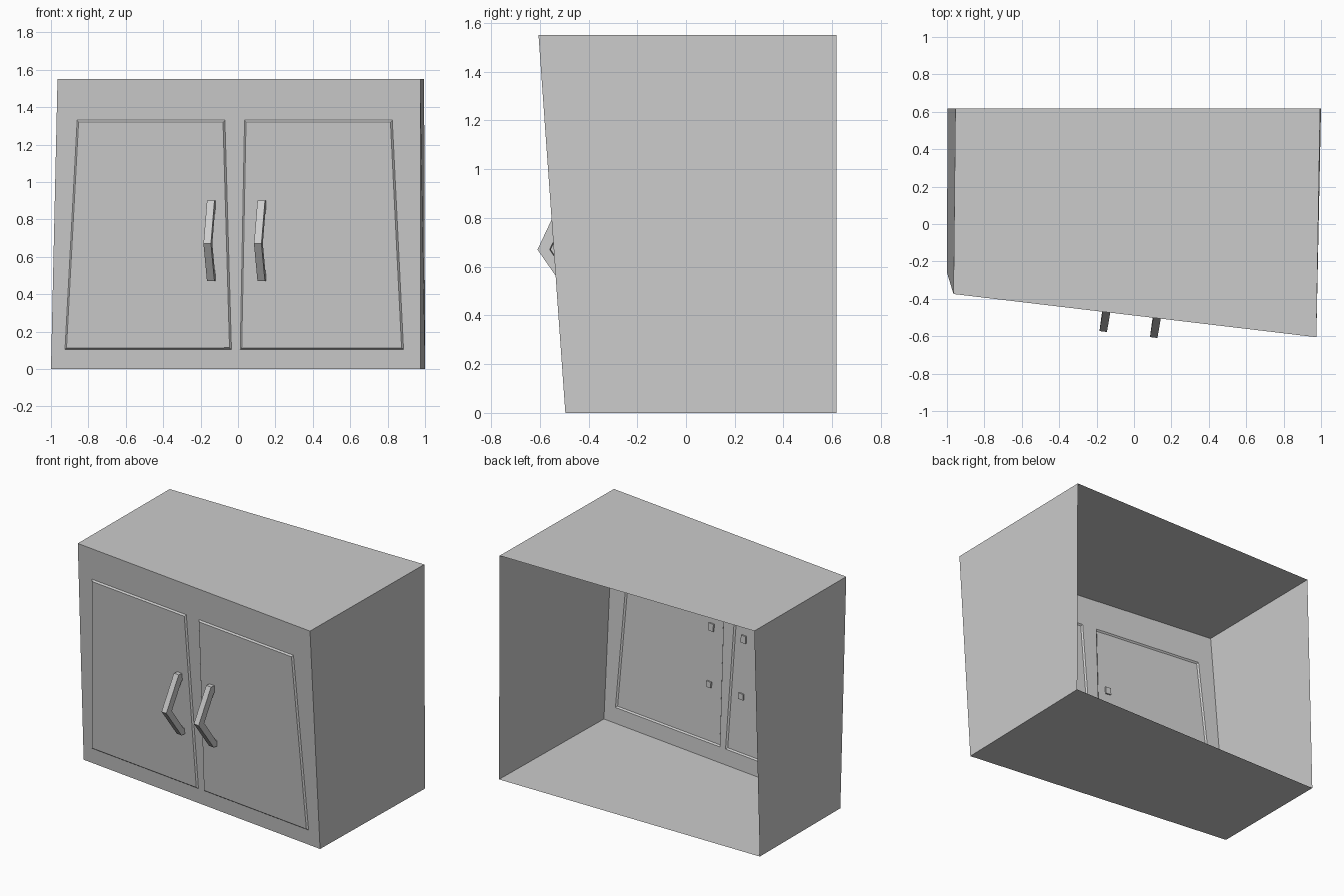
import bpy, bmesh

if "Cube" in bpy.data.objects:
    bpy.data.objects.remove(bpy.data.objects["Cube"])


def front_y(x, z):
    """Slanted plane of the cabinet front."""
    return -0.379 - 0.119 * x - 0.071 * z


def finish(bm, name):
    mesh = bpy.data.meshes.new(name)
    bm.to_mesh(mesh)
    bm.free()
    obj = bpy.data.objects.new(name, mesh)
    bpy.context.collection.objects.link(obj)
    return obj


# Cabinet body: open-backed thin shell, front laid out as rows of quads
bm = bmesh.new()
low_doors = [-0.925, -0.035, 0.012, 0.885]
high_doors = [-0.86, -0.07, 0.035, 0.825]
rows = []
for z, xs in ((0, low_doors), (0.105, low_doors), (1.33, high_doors), (1.55, high_doors)):
    left = -1.0 + 0.035 * z / 1.55
    rows.append([bm.verts.new((x, front_y(x, z), z)) for x in [left] + xs + [0.975]])

doors = []
for r in range(3):
    for c in range(5):
        f = bm.faces.new((rows[r][c], rows[r][c + 1], rows[r + 1][c + 1], rows[r + 1][c]))
        if r == 1 and c in (1, 3):
            doors.append(f)

# Sides, top and bottom running to the open back
bl, br, tl, tr = [bm.verts.new(p) for p in (
    (-0.997, 0.617, 0), (1.0, 0.617, 0), (-0.955, 0.617, 1.55), (0.995, 0.617, 1.55))]
bm.faces.new([bl] + [row[0] for row in rows] + [tl])
bm.faces.new([tr] + [row[-1] for row in reversed(rows)] + [br])
bm.faces.new(rows[3] + [tr, tl])
bm.faces.new([bl, br] + rows[0][::-1])

# Door panels: bevelled border, slightly raised
bm.normal_update()
bmesh.ops.inset_individual(bm, faces=doors, thickness=0.013, depth=0.01)
finish(bm, "cabinet_body")

# Handles: bent bars with two feet, as (distance from front, height)
PROFILE = [(0, 0.90), (0.04, 0.90), (0.165, 0.67), (0.04, 0.47), (0, 0.47),
           (0, 0.51), (0.017, 0.51), (0.115, 0.67), (0.017, 0.85), (0, 0.85)]


def handle(name, xc):
    bm = bmesh.new()
    sides = []
    for off in (-0.02, 0.02):
        sides.append([bm.verts.new((xc + off - 0.15 * d, front_y(xc + off, z) - d, z))
                      for d, z in PROFILE])
    a, b = sides
    n = len(PROFILE)
    bm.faces.new(a)
    bm.faces.new(b[::-1])
    for i in range(n):
        j = (i + 1) % n
        bm.faces.new((a[i], b[i], b[j], a[j]))
    bmesh.ops.recalc_face_normals(bm, faces=bm.faces[:])
    finish(bm, name)


handle("left_handle", -0.14)
handle("right_handle", 0.13)
